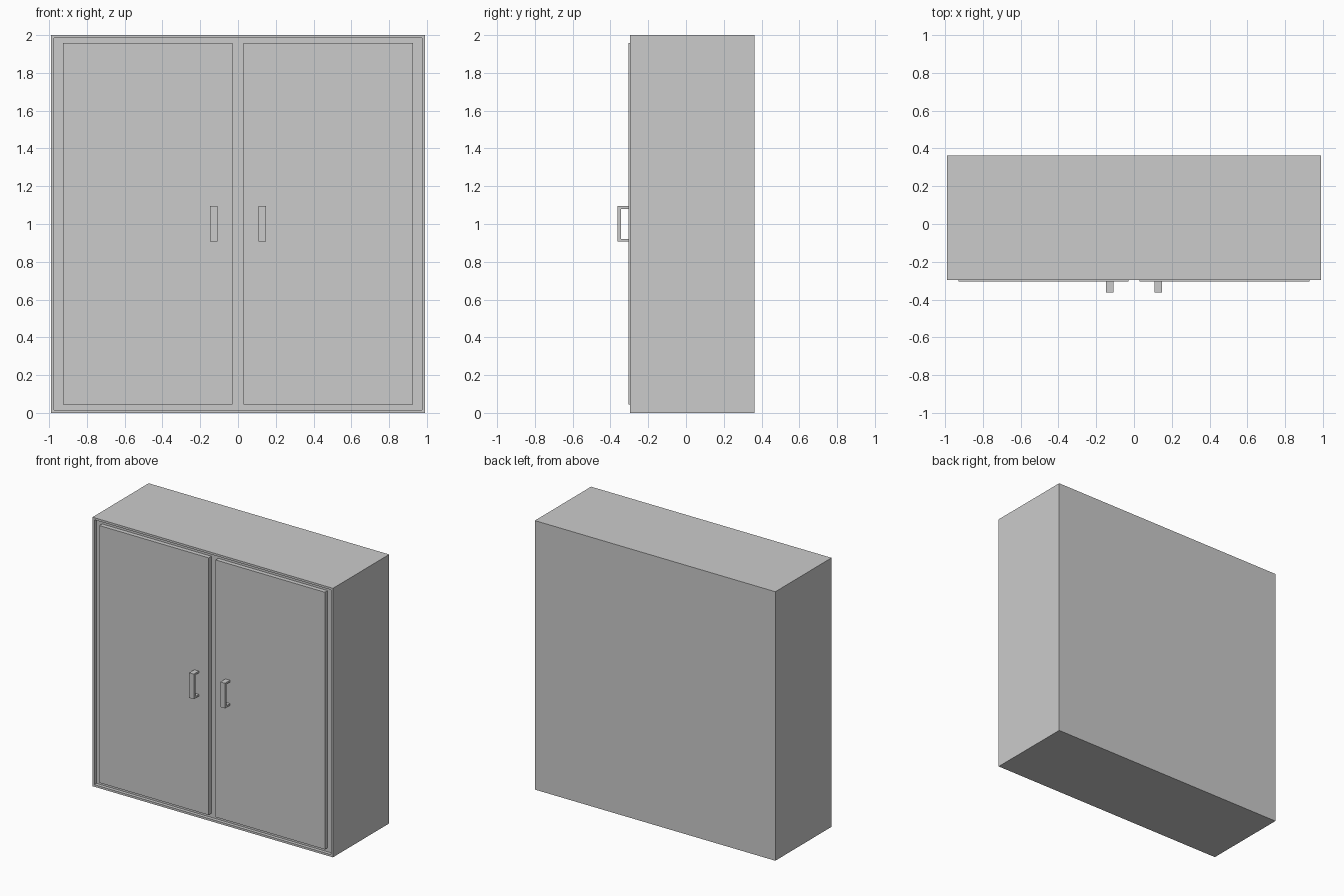
import bpy, bmesh
from mathutils import Vector

if "Cube" in bpy.data.objects:
    bpy.data.objects.remove(bpy.data.objects["Cube"])

W, Y0, Y1, H = 0.989, -0.297, 0.363, 2.0
RECESS = 0.025


def finish(name, bm):
    bmesh.ops.recalc_face_normals(bm, faces=bm.faces)
    mesh = bpy.data.meshes.new(name)
    bm.to_mesh(mesh)
    bm.free()
    obj = bpy.data.objects.new(name, mesh)
    bpy.context.collection.objects.link(obj)
    return obj


def add_box(bm, x, y, z):
    lo, hi = Vector((x[0], y[0], z[0])), Vector((x[1], y[1], z[1]))
    verts = bmesh.ops.create_cube(bm, size=1)["verts"]
    for v in verts:
        v.co = Vector((lo[i] if v.co[i] < 0 else hi[i] for i in range(3)))


# Cabinet body with a raised rim around the recessed front
bm = bmesh.new()
add_box(bm, (-W, W), (Y0, Y1), (0, H))
bm.normal_update()
front = min(bm.faces, key=lambda f: f.calc_center_median().y)
bmesh.ops.inset_region(bm, faces=[front], thickness=0.022)
inner = bmesh.ops.extrude_discrete_faces(bm, faces=[front])["faces"][0]
for v in inner.verts:
    v.co.y += RECESS
finish("cabinet_body", bm)

for side, s in (("left", -1), ("right", 1)):
    # Door panel standing in the recess, slightly proud of the rim
    bm = bmesh.new()
    add_box(bm, sorted((s * 0.029, s * 0.927)), (-0.304, Y0 + RECESS), (0.045, 1.957))
    finish(side + "_door", bm)

    # Bracket handle: C-shaped side profile extruded sideways
    bm = bmesh.new()
    x0, x1 = sorted((s * 0.109, s * 0.147))
    yf, yi, yd = -0.363, -0.345, -0.304
    z0, z1, t = 0.907, 1.094, 0.014
    profile = [(yd, z0), (yf, z0), (yf, z1), (yd, z1),
               (yd, z1 - t), (yi, z1 - t), (yi, z0 + t), (yd, z0 + t)]
    face = bm.faces.new([bm.verts.new((x0, y, z)) for y, z in profile])
    ext = bmesh.ops.extrude_face_region(bm, geom=[face])["geom"]
    bmesh.ops.translate(bm, vec=(x1 - x0, 0, 0),
                        verts=[g for g in ext if isinstance(g, bmesh.types.BMVert)])
    finish(side + "_handle", bm)
